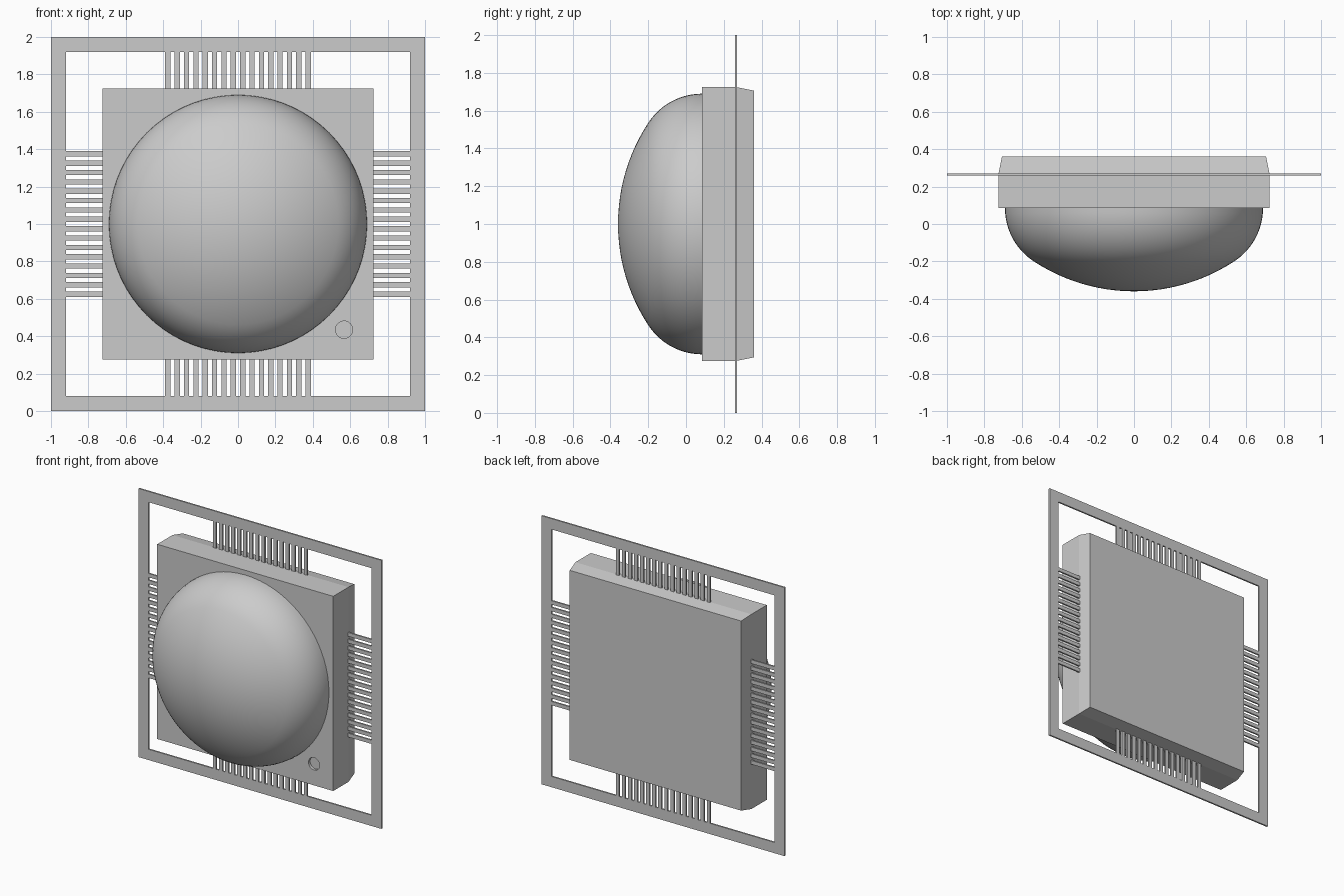
import bpy, bmesh, math
from mathutils import Matrix, Vector

if "Cube" in bpy.data.objects:
    bpy.data.objects.remove(bpy.data.objects["Cube"])

BODY, RIM, DOME_R = 0.725, 0.92, 0.69
Y0, Y1 = 0.259, 0.271            # lead frame sheet
FRONT, SPLIT, BACK = 0.085, 0.265, 0.36


def finish(name, bm):
    bmesh.ops.recalc_face_normals(bm, faces=bm.faces)
    mesh = bpy.data.meshes.new(name)
    bm.to_mesh(mesh)
    bm.free()
    ob = bpy.data.objects.new(name, mesh)
    bpy.context.collection.objects.link(ob)
    return ob


def loft(bm, rings, cap=True):
    """Skin a list of closed loops, capping both ends or joining them."""
    loops = [[bm.verts.new(p) for p in r] for r in rings]
    pairs = list(zip(loops, loops[1:]))
    if not cap:
        pairs.append((loops[-1], loops[0]))
    for a, b in pairs:
        for i in range(len(a)):
            j = (i + 1) % len(a)
            bm.faces.new((a[i], a[j], b[j], b[i]))
    if cap:
        bm.faces.new(loops[0])
        bm.faces.new(loops[-1])


def square(h, y):
    return [(sx * h, y, 1 + sz * h) for sx, sz in ((-1, -1), (1, -1), (1, 1), (-1, 1))]


# Package body, tapered behind the lead plane
bm = bmesh.new()
loft(bm, [square(BODY, FRONT), square(BODY, SPLIT), square(0.706, BACK)])
body = finish("package_body", bm)

# Round orientation dimple in the front face
bm = bmesh.new()
bmesh.ops.create_cone(bm, cap_ends=True, segments=32, radius1=0.046, radius2=0.046, depth=0.04,
                      matrix=Matrix.Translation((0.567, FRONT, 0.435)) @ Matrix.Rotation(math.pi / 2, 4, 'X'))
cutter = finish("dimple_cutter", bm)
cutter.hide_render = True
cutter.hide_set(True)
cut = body.modifiers.new("dimple", 'BOOLEAN')
cut.operation = 'DIFFERENCE'
cut.solver = 'EXACT'
cut.object = cutter

# Outer square frame
bm = bmesh.new()
loft(bm, [square(1, Y0), square(1, Y1), square(RIM, Y1), square(RIM, Y0)], cap=False)
finish("lead_frame", bm)

# Sixteen leads on each of the four sides
bm = bmesh.new()
for side in range(4):
    turn = Matrix.Translation((0, 0, 1)) @ Matrix.Rotation(side * math.pi / 2, 4, 'Y')
    for i in range(16):
        x = (i - 7.5) * 0.05
        place = Matrix.Translation((x, (Y0 + Y1) / 2, (BODY + RIM) / 2))
        size = Matrix.Diagonal((0.028, Y1 - Y0, RIM - BODY + 0.01, 1))
        bmesh.ops.create_cube(bm, size=1, matrix=turn @ place @ size)
finish("leads", bm)

# Dome: tight shoulder arc tangent to a shallow spherical cap
shoulder = 0.34
c = DOME_R - shoulder
h = FRONT + 0.36
R = (c * c + h * h - shoulder ** 2) / (2 * (h - shoulder))
phi = math.asin(c / (R - shoulder))
N = 12
profile = [(R * math.sin(phi * i / N), R - 0.36 - R * math.cos(phi * i / N)) for i in range(N + 1)]
for i in range(1, N + 1):
    a = phi + (math.pi / 2 - phi) * i / N
    profile.append((c + shoulder * math.sin(a), FRONT - shoulder * math.cos(a)))
bm = bmesh.new()
verts = [bm.verts.new((r, y, 1)) for r, y in profile]
edges = [bm.edges.new(e) for e in zip(verts, verts[1:])]
bmesh.ops.spin(bm, geom=verts + edges, cent=Vector((0, 0, 1)), axis=Vector((0, 1, 0)),
               angle=2 * math.pi, steps=72)
bmesh.ops.remove_doubles(bm, verts=bm.verts, dist=1e-4)
dome = finish("dome", bm)
bpy.context.view_layer.objects.active = dome
dome.select_set(True)
bpy.ops.object.shade_smooth_by_angle(angle=math.radians(30))
